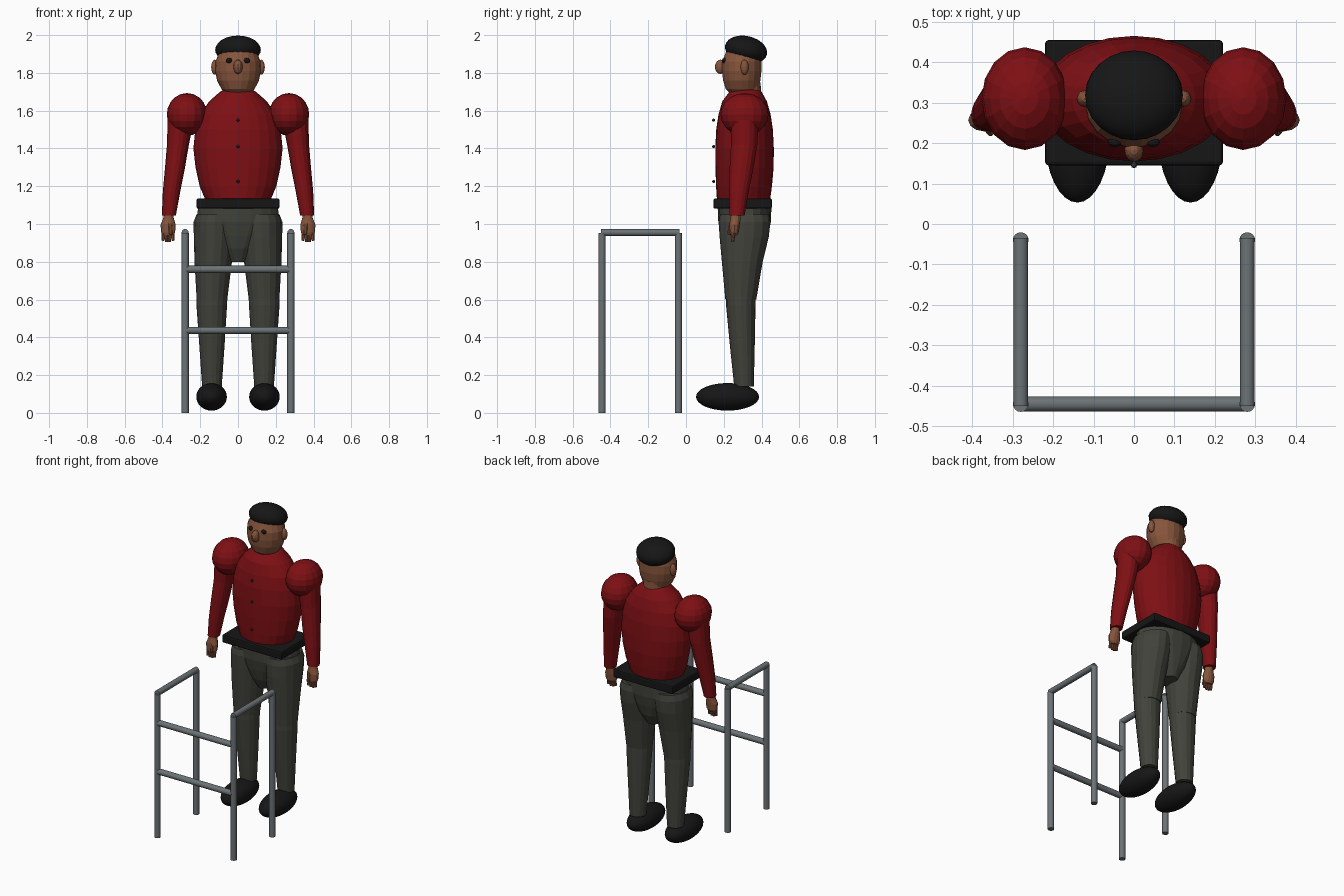
import bpy, bmesh, math
from mathutils import Vector, Matrix

if "Cube" in bpy.data.objects:
    bpy.data.objects.remove(bpy.data.objects["Cube"])


def material(name, r, g, b):
    m = bpy.data.materials.new(name)
    m.diffuse_color = (r, g, b, 1)
    m.use_nodes = True
    m.node_tree.nodes["Principled BSDF"].inputs["Base Color"].default_value = m.diffuse_color
    return m


RED = material("shirt red", 0.21, 0.005, 0.007)
SKIN = material("skin brown", 0.24, 0.09, 0.045)
PANTS = material("trouser grey", 0.055, 0.055, 0.045)
BLACK = material("black", 0.008, 0.008, 0.008)
METAL = material("walker grey", 0.15, 0.17, 0.18)
BUTTON = material("button grey", 0.03, 0.03, 0.032)


def finish(name, bm, mat, smooth=False):
    bmesh.ops.recalc_face_normals(bm, faces=bm.faces)
    me = bpy.data.meshes.new(name)
    bm.to_mesh(me)
    bm.free()
    me.materials.append(mat)
    ob = bpy.data.objects.new(name, me)
    bpy.context.collection.objects.link(ob)
    if smooth:
        bpy.ops.object.select_all(action='DESELECT')
        ob.select_set(True)
        bpy.context.view_layer.objects.active = ob
        bpy.ops.object.shade_smooth_by_angle(angle=math.radians(40))
    return ob


def loft(name, stations, mat, segs=16):
    """Closed skin through horizontal ellipses (x, y, z, rx, ry)."""
    bm = bmesh.new()
    rings = []
    for x, y, z, rx, ry in stations:
        rings.append([bm.verts.new((x + rx * math.cos(a), y + ry * math.sin(a), z))
                      for a in (2 * math.pi * i / segs for i in range(segs))])
    for a, b in zip(rings, rings[1:]):
        for i in range(segs):
            j = (i + 1) % segs
            bm.faces.new((a[i], a[j], b[j], b[i]))
    bm.faces.new(rings[0])
    bm.faces.new(rings[-1])
    return finish(name, bm, mat)


def ball(name, loc, radii, mat, u=16, v=10, tilt=0, smooth=False):
    bm = bmesh.new()
    m = Matrix.Translation(loc) @ Matrix.Rotation(tilt, 4, 'X') @ Matrix.Diagonal((*radii, 1))
    bmesh.ops.create_uvsphere(bm, u_segments=u, v_segments=v, radius=1, matrix=m)
    return finish(name, bm, mat, smooth)


def rod(name, p, q, r1, r2, mat, segs=16):
    p, q = Vector(p), Vector(q)
    d = q - p
    m = Matrix.Translation((p + q) / 2) @ d.to_track_quat('Z', 'Y').to_matrix().to_4x4()
    bm = bmesh.new()
    bmesh.ops.create_cone(bm, cap_ends=True, segments=segs, radius1=r1, radius2=r2,
                          depth=d.length, matrix=m)
    return finish(name, bm, mat, True)


# Shirt body, trouser seat and neck
loft("shirt", [(0, .305, 1.10, .165, .137), (0, .305, 1.14, .178, .142),
               (0, .307, 1.20, .203, .148), (0, .31, 1.30, .225, .154),
               (0, .31, 1.40, .236, .155), (0, .31, 1.50, .226, .150),
               (0, .31, 1.58, .202, .138), (0, .31, 1.65, .152, .118),
               (0, .315, 1.70, .095, .085), (0, .32, 1.72, .06, .06)], RED, 24)
loft("trouser_seat", [(0, .305, 1.12, .19, .137), (0, .31, 1.08, .212, .142),
                      (0, .31, 1.01, .222, .139), (0, .31, .94, .165, .125),
                      (0, .31, .87, .105, .105), (0, .31, .80, .05, .07)], PANTS, 20)
loft("neck", [(0, .325, 1.62, .075, .075), (0, .325, 1.75, .07, .07)], SKIN)

# Belt
bm = bmesh.new()
bmesh.ops.create_cube(bm, size=1, matrix=Matrix.Translation((0, .30, 1.108))
                      @ Matrix.Diagonal((.44, .31, .054, 1)))
bmesh.ops.bevel(bm, geom=bm.edges[:], offset=.009, segments=2, affect='EDGES', profile=.5)
finish("belt", bm, BLACK)

# Shirt buttons
for z in (1.55, 1.41, 1.225):
    ball("shirt_button", (0, .146, z), (.008, .008, .008), BUTTON, 8, 6)

# Head and cap of hair
loft("head", [(0, .30, 1.695, .07, .07), (0, .297, 1.715, .088, .088),
              (0, .295, 1.76, .111, .10), (0, .295, 1.81, .121, .106),
              (0, .295, 1.86, .119, .105), (0, .30, 1.91, .10, .09),
              (0, .31, 1.95, .06, .055)], SKIN, 18)
ball("hair", (0, .318, 1.922), (.121, .113, .073), BLACK, 24, 14, -.22, True)
ball("nose", (0, .183, 1.832), (.024, .03, .038), SKIN, 12, 8)

for s, side in ((-1, "right"), (1, "left")):
    # Face details
    ball(side + "_eye", (s * .047, .203, 1.865), (.017, .013, .014), BLACK, 12, 8)
    ball(side + "_ear", (s * .122, .31, 1.83), (.02, .021, .04), SKIN, 12, 8)

    # Puffed shoulder and sleeve
    ball(side + "_shoulder", (s * .27, .31, 1.58), (.107, .127, .113), RED, 16, 10)
    loft(side + "_sleeve", [(s * .30, .31, 1.58, .072, .075), (s * .318, .308, 1.42, .058, .070),
                            (s * .336, .292, 1.28, .052, .062), (s * .352, .28, 1.17, .046, .052),
                            (s * .366, .27, 1.045, .037, .040)], RED)

    # Hand with fingers and thumb
    loft(side + "_palm", [(s * .366, .265, 1.07, .024, .024), (s * .368, .262, 1.03, .028, .027),
                          (s * .37, .257, .995, .040, .028), (s * .37, .255, .955, .037, .024),
                          (s * .37, .253, .94, .026, .018)], SKIN, 12)
    for i in range(4):
        x = s * (.345 + .017 * i)
        rod(side + "_finger", (x, .253, .97), (x, .247, .905 if i in (1, 2) else .912),
            .010, .008, SKIN, 8)
    rod(side + "_thumb", (s * .36, .24, 1.0), (s * .355, .226, .945), .013, .009, SKIN, 8)

    # Trouser leg in two tapered pieces
    loft(side + "_thigh", [(s * .120, .31, 1.05, .10, .13), (s * .124, .31, 1.01, .111, .137),
                           (s * .126, .308, .93, .108, .130), (s * .131, .298, .80, .099, .108),
                           (s * .138, .29, .60, .081, .082)], PANTS)
    loft(side + "_shin", [(s * .138, .29, .615, .082, .078), (s * .139, .29, .57, .081, .078),
                          (s * .138, .298, .36, .067, .066), (s * .138, .307, .14, .052, .052)],
         PANTS)
    ball(side + "_shoe", (s * .14, .22, .085), (.081, .167, .073), BLACK, 32, 16, 0, True)

    # Walking frame: posts and hand rail
    for y, end in ((-.445, "front"), (-.04, "rear")):
        rod(f"{side}_{end}_post", (s * .28, y, 0), (s * .28, y, .952), .0195, .0195, METAL)
    rod(side + "_hand_rail", (s * .28, -.45, .955), (s * .28, -.035, .955), .0185, .0185, METAL)

# Walking frame cross bars
for z in (.76, .437):
    rod("cross_bar", (-.275, -.445, z), (.275, -.445, z), .019, .019, METAL)
